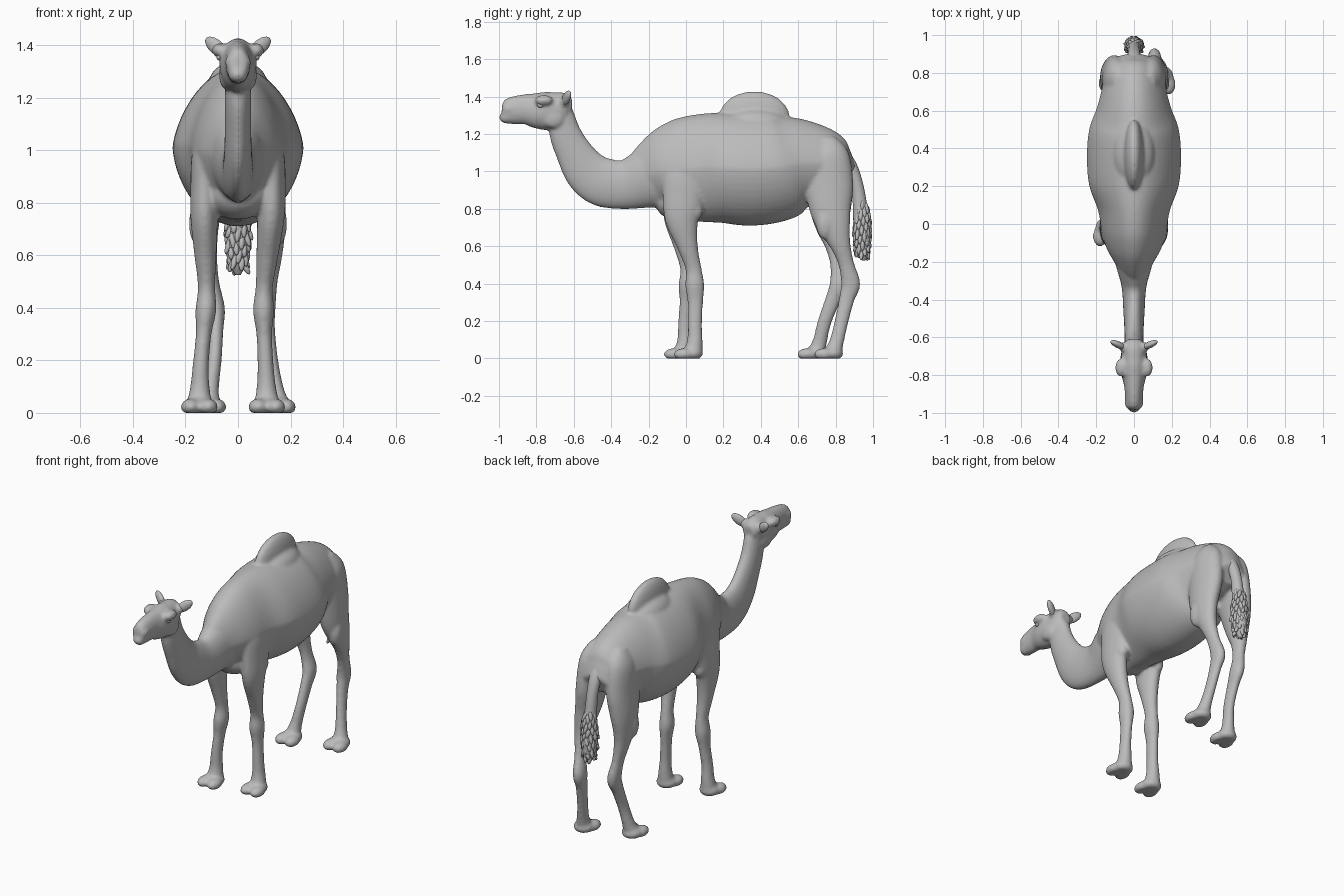
import bpy, bmesh, math, random
from mathutils import Vector, Matrix

cube = bpy.data.objects.get("Cube")
if cube:
    bpy.data.objects.remove(cube, do_unlink=True)

random.seed(4)
coat = bpy.data.materials.new("grey_coat")
coat.use_nodes = True
grey = (0.5, 0.5, 0.5, 1)
coat.diffuse_color = grey
coat.node_tree.nodes["Principled BSDF"].inputs["Base Color"].default_value = grey


def smooth_path(stations, steps=5):
    """Catmull-Rom interpolation of (x, y, z, half width, half depth)."""
    pts = [stations[0]] + list(stations) + [stations[-1]]
    out = []
    for p, q, r, s in zip(pts, pts[1:], pts[2:], pts[3:]):
        for k in range(steps):
            t = k / steps
            out.append([b + t / 2 * (c - a + t * (2 * a - 5 * b + 4 * c - d
                        + t * (3 * b - a - 3 * c + d)))
                        for a, b, c, d in zip(p, q, r, s)])
    out.append(list(stations[-1]))
    return out


def loft(bm, stations, sides=32, pinch=0):
    """Closed tube of elliptical rings square to the path; pinch narrows top and bottom."""
    path = smooth_path(stations)
    side = Vector((1, 0, 0))
    rings = []
    for i, (x, y, z, wide, deep) in enumerate(path):
        ahead = Vector(path[min(i + 1, len(path) - 1)][:3])
        tangent = ahead - Vector(path[max(i - 1, 0)][:3])
        normal = tangent.cross(side).normalized()
        ring = []
        for k in range(sides):
            a = math.tau * k / sides
            w = wide * (1 - pinch * max(-math.sin(a), math.sin(a) / 2))
            ring.append(bm.verts.new(Vector((x, y, z)) + side * w * math.cos(a)
                                     + normal * deep * math.sin(a)))
        rings.append(ring)
    for low, high in zip(rings, rings[1:]):
        for k in range(sides):
            j = (k + 1) % sides
            bm.faces.new((low[k], low[j], high[j], high[k]))
    bm.faces.new(rings[0])
    bm.faces.new(rings[-1])


def blob(bm, centre, radii, aim=None, segments=24):
    """Ellipsoid, with its local z turned towards aim when given."""
    turn = Vector(aim).to_track_quat("Z", "Y").to_matrix().to_4x4() if aim else Matrix()
    matrix = Matrix.Translation(centre) @ turn @ Matrix.Diagonal((*radii, 1))
    bmesh.ops.create_uvsphere(bm, u_segments=segments, v_segments=segments // 2,
                              radius=1, matrix=matrix)


def finish(bm, name, voxel=None, relax=0):
    for v in bm.verts:
        v.co.z = max(v.co.z, 0)
    bmesh.ops.recalc_face_normals(bm, faces=bm.faces)
    mesh = bpy.data.meshes.new(name)
    bm.to_mesh(mesh)
    bm.free()
    mesh.materials.append(coat)
    mesh.polygons.foreach_set("use_smooth", [True] * len(mesh.polygons))
    obj = bpy.data.objects.new(name, mesh)
    bpy.context.collection.objects.link(obj)
    if voxel:
        remesh = obj.modifiers.new("blend_parts", "REMESH")
        remesh.mode = "VOXEL"
        remesh.voxel_size = voxel
        remesh.use_smooth_shade = True
        soften = obj.modifiers.new("soften", "SMOOTH")
        soften.factor = 0.5
        soften.iterations = relax


body = bmesh.new()

# Torso: y, top, bottom, half width
torso = [(-.29, 1.05, .84, .055), (-.2, 1.15, .81, .105), (-.13, 1.225, .77, .145),
         (-.05, 1.275, .74, .17), (.07, 1.305, .73, .19), (.2, 1.315, .725, .237),
         (.35, 1.315, .71, .25), (.5, 1.31, .735, .238), (.62, 1.285, .8, .195),
         (.74, 1.23, .85, .165), (.82, 1.135, .88, .15), (.88, 1.04, .92, .09)]
loft(body, [(0, y, (t + b) / 2, w, (t - b) / 2) for y, t, b, w in torso], 48, .18)

# Hump with a wider base, and the breast
blob(body, (0, .365, 1.29), (.055, .19, .139))
blob(body, (0, .37, 1.26), (.11, .18, .08))
blob(body, (0, -.035, .835), (.125, .13, .1))

# Neck
loft(body, [(0, -.08, 1, .12, .2), (0, -.2, .965, .1, .165), (0, -.33, .93, .066, .132),
            (0, -.45, .945, .057, .132), (0, -.535, 1.005, .052, .12),
            (0, -.6, 1.105, .05, .098), (0, -.645, 1.2, .05, .085),
            (0, -.67, 1.31, .05, .07)])

# Head, brows, cheeks, nostrils and lower lip
loft(body, [(0, -.61, 1.345, .035, .04), (0, -.65, 1.345, .06, .08),
            (0, -.72, 1.325, .07, .102), (0, -.79, 1.325, .068, .097),
            (0, -.86, 1.332, .052, .081), (0, -.93, 1.325, .046, .074),
            (0, -.97, 1.322, .04, .06), (0, -.985, 1.322, .025, .035)])
blob(body, (0, -.955, 1.288), (.038, .045, .033))
for s in (-1, 1):
    blob(body, (s * .068, -.76, 1.38), (.032, .05, .028))
    blob(body, (s * .045, -.71, 1.285), (.027, .06, .055))
    blob(body, (s * .028, -.945, 1.335), (.022, .035, .025))
    blob(body, (s * .055, -.65, 1.375), (.03, .025, .03))

# Legs, from the body down to the ankle
front_leg = [(.1, .01, 1.15, .03, .06), (.122, 0, 1, .052, .12), (.128, -.015, .85, .053, .11),
             (.125, -.022, .74, .052, .09), (.112, .008, .6, .042, .056),
             (.1, .04, .48, .033, .043), (.097, .047, .39, .04, .051),
             (.1, .05, .3, .03, .041), (.105, .048, .18, .031, .038),
             (.108, .048, .1, .037, .041), (.11, .04, .04, .047, .05)]
rear_leg = [(.08, .74, 1.18, .03, .05), (.09, .755, 1.09, .07, .115), (.103, .765, .93, .07, .13),
            (.118, .772, .8, .062, .112), (.13, .795, .7, .05, .086),
            (.13, .828, .6, .039, .054), (.12, .858, .5, .031, .042),
            (.108, .88, .4, .035, .052), (.112, .86, .32, .029, .042),
            (.125, .832, .2, .028, .037), (.14, .808, .1, .033, .038),
            (.15, .79, .04, .045, .045)]


def leg(stations, side, dx=0, dy=0):
    """Leg with a two-toed foot; dx and dy shift the lower part of the stride."""
    placed = []
    for x, y, z, wide, deep in stations:
        t = min(1, max(0, (.8 - z) / .6))
        placed.append((side * x + dx * t, y + dy * t, z, wide, deep))
    loft(body, placed, 24)
    x, y = placed[-1][:2]
    blob(body, (x, y - .012, .026), (.06, .063, .04))
    for toe in (-1, 1):
        blob(body, (x + toe * .033, y - .052, .022), (.038, .055, .033))


leg(front_leg, 1)
leg(front_leg, -1, -.037, -.053)
leg(rear_leg, 1)
leg(rear_leg, -1, .035, -.09)

# Elbows and stifles
for s in (-1, 1):
    blob(body, (s * .13, .05, .79), (.035, .04, .05))
    blob(body, (s * .15, .745, .72), (.037, .05, .085))
finish(body, "body", .009, 8)

# Ears and eyes
for s, label in ((1, "left"), (-1, "right")):
    ear = bmesh.new()
    blob(ear, (s * .082, -.64, 1.392), (.018, .028, .055), (s * .065, .03, .055))
    finish(ear, label + "_ear")
    eye = bmesh.new()
    blob(eye, (s * .07, -.778, 1.355), (.012, .018, .014))
    finish(eye, label + "_eye")

# Tail with a shaggy tuft
tail = bmesh.new()
loft(tail, [(0, .83, 1.11, .035, .03), (0, .882, 1.03, .036, .032), (0, .915, .93, .032, .032),
            (0, .93, .82, .034, .038), (0, .94, .72, .043, .045),
            (0, .946, .62, .041, .044), (0, .95, .56, .028, .03), (0, .95, .525, .01, .01)], 20)
for i in range(70):
    a = i * 2.4
    z = .82 - .27 * i / 70
    r = .026 + .014 * math.sin(math.pi * i / 70)
    out = Vector((math.cos(a), math.sin(a), 0))
    lean = (out.x * .3 + random.uniform(-.3, .3), out.y * .3, -1)
    blob(tail, Vector((0, .942, z)) + out * r, (.012, .012, random.uniform(.028, .042)), lean, 10)
finish(tail, "tail")
